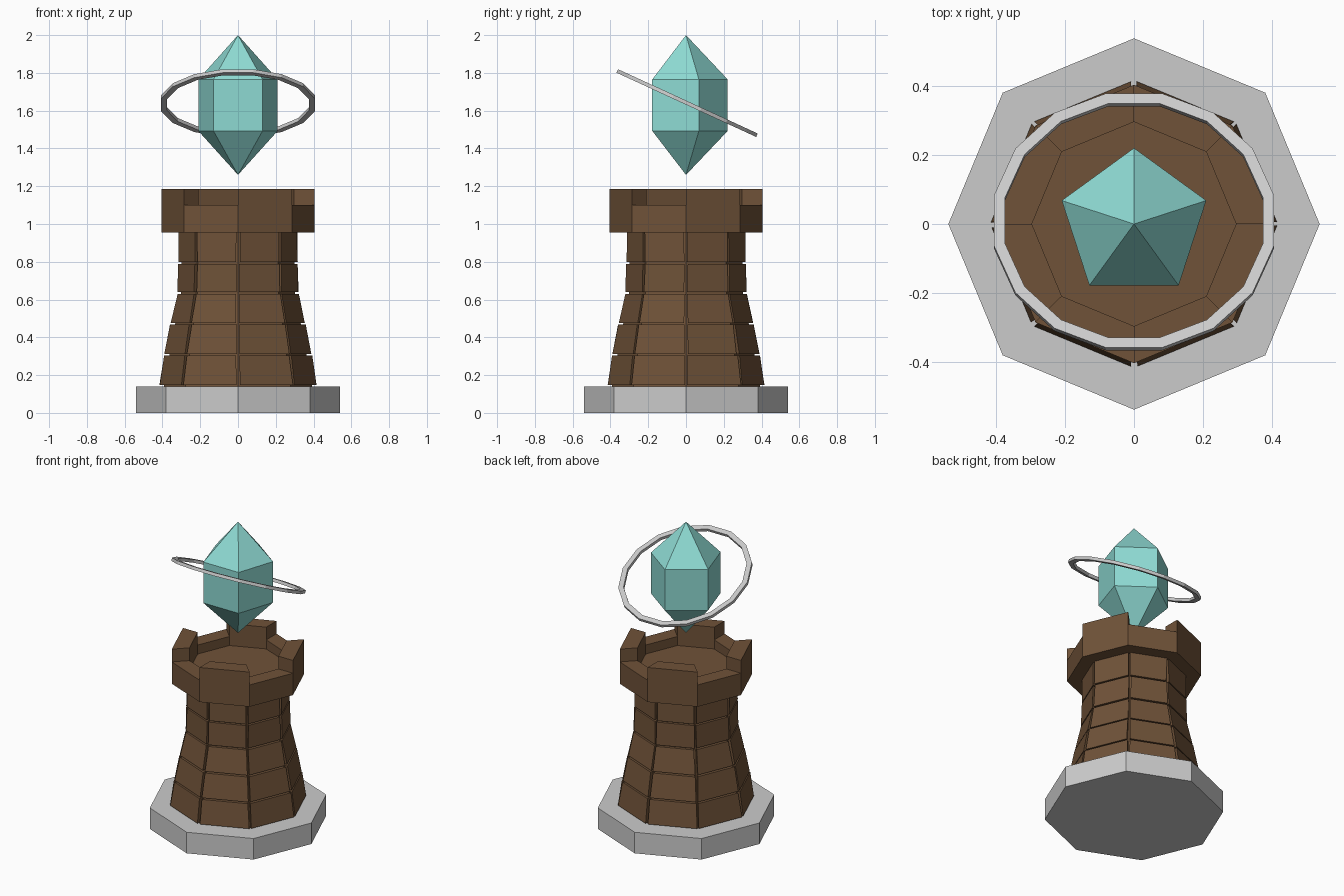
import bpy, bmesh, math, random
from mathutils import Matrix, Vector

if "Cube" in bpy.data.objects:
    bpy.data.objects.remove(bpy.data.objects["Cube"])

random.seed(4)


def material(name, rgb):
    m = bpy.data.materials.new(name)
    m.diffuse_color = (*rgb, 1)
    m.use_nodes = True
    m.node_tree.nodes["Principled BSDF"].inputs["Base Color"].default_value = m.diffuse_color
    return m


brown = material("brown_stone", (0.16, 0.085, 0.04))
teal = material("teal_crystal", (0.27, 0.70, 0.65))


def finish(name, bm, mat=None):
    bmesh.ops.remove_doubles(bm, verts=bm.verts, dist=1e-5)
    bmesh.ops.recalc_face_normals(bm, faces=bm.faces)
    me = bpy.data.meshes.new(name)
    bm.to_mesh(me)
    bm.free()
    if mat:
        me.materials.append(mat)
    ob = bpy.data.objects.new(name, me)
    bpy.context.collection.objects.link(ob)
    return ob


def polar(r, deg, z):
    a = math.radians(deg)
    return Vector((r * math.cos(a), r * math.sin(a), z))


def lathe(bm, profile, n, start=0, closed=False):
    """Revolve (radius, z) points in n flat sides; radius 0 gives a tip."""
    rings = [[bm.verts.new(polar(r, start + 360 * i / n, z)) for i in range(n)]
             if r > 0 else [bm.verts.new((0, 0, z))] for r, z in profile]
    pairs = list(zip(rings, rings[1:]))
    if closed:
        pairs.append((rings[-1], rings[0]))
    for lo, hi in pairs:
        for i in range(n):
            j = (i + 1) % n
            if len(lo) == 1:
                bm.faces.new((lo[0], hi[j], hi[i]))
            elif len(hi) == 1:
                bm.faces.new((lo[i], lo[j], hi[0]))
            else:
                bm.faces.new((lo[i], lo[j], hi[j], hi[i]))
    if not closed:
        for ring in (rings[0], rings[-1]):
            if len(ring) > 2:
                bm.faces.new(ring)


def block(bm, bottom, top):
    """Solid between two matching quads."""
    b = [bm.verts.new(p) for p in bottom]
    t = [bm.verts.new(p) for p in top]
    bm.faces.new(b)
    bm.faces.new(t)
    for i in range(4):
        j = (i + 1) % 4
        bm.faces.new((b[i], b[j], t[j], t[i]))


# Base slab
bm = bmesh.new()
lathe(bm, [(0.54, 0), (0.54, 0.14)], 8)
finish("base_slab", bm)

# Recessed tower core behind the brick joints
bm = bmesh.new()
lathe(bm, [(0.395, 0.13), (0.333, 0.47), (0.302, 0.635), (0.296, 0.96)], 8)
finish("tower_core", bm, brown)

# Brick courses: bottom z, top z, bottom radius, top radius
courses = [(0.148, 0.304, 0.418, 0.395), (0.313, 0.467, 0.392, 0.362),
           (0.476, 0.629, 0.358, 0.324), (0.639, 0.789, 0.323, 0.319),
           (0.798, 0.955, 0.318, 0.317)]


def brick_quad(r, a, z, gaps):
    out0, out1 = polar(r, a, z), polar(r, a + 45, z)
    in0, in1 = polar(r - 0.05, a, z), polar(r - 0.05, a + 45, z)
    d = (out1 - out0).normalized()
    return [out0 + d * gaps[0], out1 - d * gaps[1], in1 - d * gaps[1], in0 + d * gaps[0]]


bm = bmesh.new()
for z0, z1, r0, r1 in courses:
    for k in range(8):
        gap = lambda: [random.uniform(0.004, 0.012) for _ in range(2)]
        block(bm, brick_quad(r0, 45 * k, z0, gap()), brick_quad(r1, 45 * k, z1, gap()))
finish("tower_bricks", bm, brown)

# Crown: parapet with sunken floor, merlons raised on alternate sides
bm = bmesh.new()
lathe(bm, [(0.405, 0.955), (0.405, 1.10), (0.297, 1.10), (0.297, 1.04)], 8)
bm.faces.ensure_lookup_table()
bm.normal_update()
ledge = [f for f in bm.faces
         if all(abs(v.co.z - 1.10) < 1e-4 for v in f.verts)]
merlons = [f for f in ledge
           if int(math.degrees(math.atan2(*f.calc_center_median().yx)) % 360 // 45) % 2 == 0]
new = bmesh.ops.extrude_discrete_faces(bm, faces=merlons)["faces"]
for f in new:
    low = [v.co.copy() for v in f.verts]
    high = [p + Vector((0, 0, 0.085)) for p in low]
    bm.faces.remove(f)
    lo = [bm.verts.new(p) for p in low]
    hi = [bm.verts.new(p) for p in high]
    bm.faces.new(hi)
    for i in range(4):
        bm.faces.new((lo[i], lo[(i + 1) % 4], hi[(i + 1) % 4], hi[i]))
loose = [v for v in bm.verts if not v.link_faces]
bmesh.ops.delete(bm, geom=loose, context='VERTS')
finish("battlement_crown", bm, brown)

# Floating five-sided crystal
bm = bmesh.new()
lathe(bm, [(0, 1.26), (0.221, 1.493), (0.221, 1.765), (0, 2.0)], 5, 90)
finish("crystal", bm, teal)

# Tilted ring around the crystal
bm = bmesh.new()
lathe(bm, [(0.415, -0.01), (0.415, 0.01), (0.382, 0.01), (0.382, -0.01)], 16, 11.25, True)
bm.transform(Matrix.Translation((0, 0.006, 1.64)) @ Matrix.Rotation(math.radians(-24.7), 4, 'X'))
finish("orbit_ring", bm)
